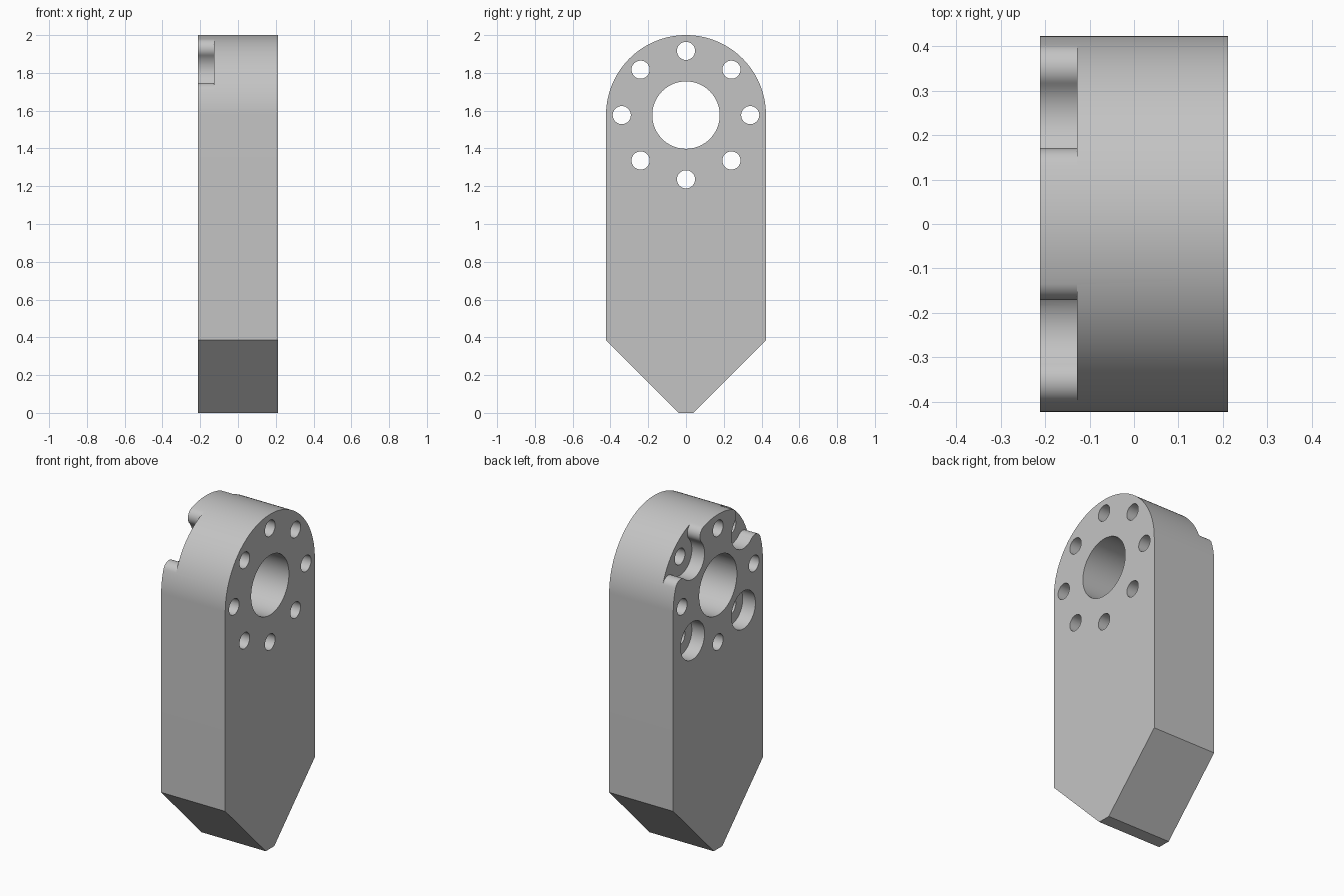
import bpy, bmesh, math
from math import sin, cos, pi, atan2, hypot, sqrt

if "Cube" in bpy.data.objects:
    bpy.data.objects.remove(bpy.data.objects["Cube"])

HX = 0.212            # half thickness
R, CZ = 0.4235, 1.5765  # rounded head radius and centre height
BOLT_R = 0.34         # bolt circle radius
FLOOR = -0.128        # pocket floor
BORE, LIP = 0.113, 0.052  # pocket radius, rounded lip radius


def arc(cx, cy, r, a0, a1, n):
    return [(cx + r * cos(a0 + (a1 - a0) * i / n), cy + r * sin(a0 + (a1 - a0) * i / n))
            for i in range(n + 1)]


def prism(name, pts, x0, x1):
    """Extrude a (y, z) outline along x."""
    bm = bmesh.new()
    face = bm.faces.new([bm.verts.new((x0, y, z)) for y, z in pts])
    ext = bmesh.ops.extrude_face_region(bm, geom=[face])
    verts = [g for g in ext["geom"] if isinstance(g, bmesh.types.BMVert)]
    bmesh.ops.translate(bm, verts=verts, vec=(x1 - x0, 0, 0))
    bmesh.ops.recalc_face_normals(bm, faces=bm.faces)
    me = bpy.data.meshes.new(name)
    bm.to_mesh(me)
    bm.free()
    ob = bpy.data.objects.new(name, me)
    bpy.context.collection.objects.link(ob)
    return ob


# Plate: round head, straight sides, tapered foot with a small flat
outline = [(-0.04, 0), (0.04, 0), (R, 0.385)]
outline += arc(0, CZ, R, 0, pi, 96) + [(-R, 0.385)]
plate = prism("bearing_plate", outline, -HX, HX)

cutters = []


def round_cutter(name, y, z, r, x0, x1, n):
    cutters.append(prism(name, arc(y, z, r, 0, 2 * pi, n)[:-1], x0, x1))


# Central bore and ring of bolt holes
round_cutter("bore_cutter", 0, CZ, 0.1785, -0.5, 0.5, 72)
for i in range(8):
    a = i * pi / 4
    round_cutter("bolt_hole_cutter", BOLT_R * cos(a), CZ + BOLT_R * sin(a), 0.048, -0.5, 0.5, 32)

# Closed round pockets on the lower diagonals
for a in (-pi / 4, -3 * pi / 4):
    round_cutter("pocket_cutter", BOLT_R * cos(a), CZ + BOLT_R * sin(a), BORE, -0.5, FLOOR, 56)

# Open pockets on the upper diagonals, with rounded lips running into the rim
u = ((R - LIP) ** 2 + BOLT_R ** 2 - (BORE + LIP) ** 2) / (2 * BOLT_R)
v = sqrt((R - LIP) ** 2 - u * u)
phi = atan2(v, u - BOLT_R)
theta = atan2(v, u)
lip = arc(u, -v, LIP, atan2(v, BOLT_R - u), -theta, 16)
lip.append((0.6 * cos(theta), -0.6 * sin(theta)))
notch = arc(BOLT_R, 0, BORE, phi, 2 * pi - phi, 36)[:-1] + lip
notch += [(p, -q) for p, q in reversed(lip)][:-1]
for a in (pi / 4, 3 * pi / 4):
    pts = [(p * cos(a) - q * sin(a), CZ + p * sin(a) + q * cos(a)) for p, q in notch]
    cutters.append(prism("open_pocket_cutter", pts, -0.5, FLOOR))

# Cut everything, then drop the cutters
bpy.context.view_layer.objects.active = plate
plate.select_set(True)
for c in cutters:
    m = plate.modifiers.new("cut", "BOOLEAN")
    m.operation, m.solver, m.object = "DIFFERENCE", "EXACT", c
    bpy.ops.object.modifier_apply(modifier=m.name)
    bpy.data.objects.remove(c)

# Finish
mat = bpy.data.materials.new("light_grey")
mat.diffuse_color = (0.55, 0.55, 0.55, 1)
mat.use_nodes = True
mat.node_tree.nodes["Principled BSDF"].inputs["Base Color"].default_value = mat.diffuse_color
plate.data.materials.clear()
plate.data.materials.append(mat)
for p in plate.data.polygons:
    p.material_index = 0
bpy.ops.object.shade_smooth_by_angle(angle=math.radians(30))
